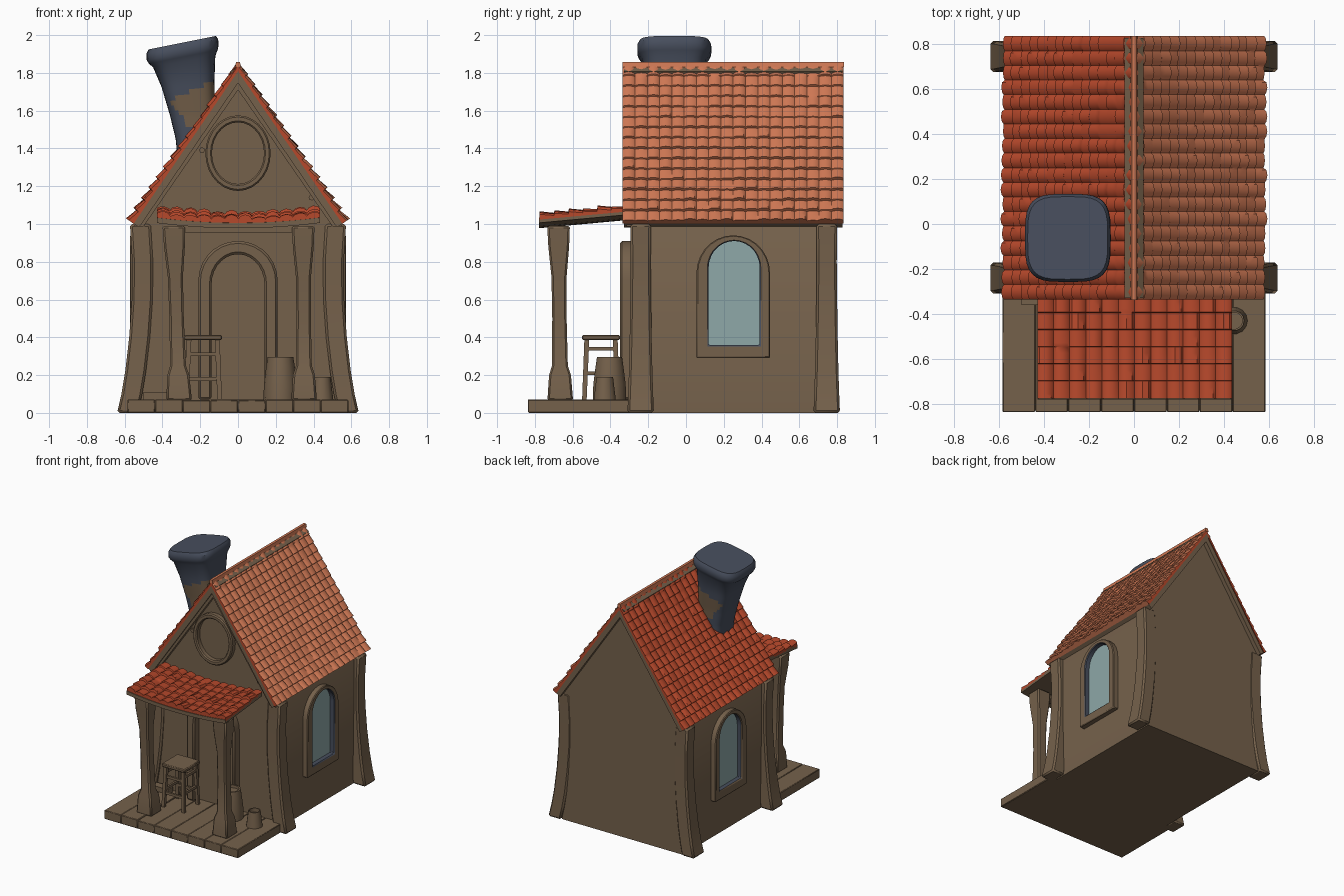
import bpy, bmesh, math, random
from mathutils import Vector

if "Cube" in bpy.data.objects:
    bpy.data.objects.remove(bpy.data.objects["Cube"])

random.seed(4)


def mat(name, r, g, b):
    m = bpy.data.materials.new(name)
    m.diffuse_color = [((c / 255 + 0.055) / 1.055) ** 2.4 for c in (r, g, b)] + [1]
    m.use_nodes = True
    m.node_tree.nodes["Principled BSDF"].inputs["Base Color"].default_value = m.diffuse_color
    return m


WOOD = mat("brown wood", 117, 97, 75)
RED = mat("red tile", 182, 72, 43)
SALMON = mat("faded tile", 207, 120, 84)
SLATE = mat("dark slate", 72, 79, 94)
GLASS = mat("window glass", 142, 168, 168)


def finish(name, bm, mats, rule=None):
    bmesh.ops.recalc_face_normals(bm, faces=bm.faces[:])
    bm.normal_update()
    if rule:
        for f in bm.faces:
            f.material_index = rule(f)
    me = bpy.data.meshes.new(name)
    bm.to_mesh(me)
    bm.free()
    for m in mats:
        me.materials.append(m)
    ob = bpy.data.objects.new(name, me)
    bpy.context.collection.objects.link(ob)
    return ob


def bevel(ob, width):
    b = ob.modifiers.new("soft edge", "BEVEL")
    b.width = width
    b.limit_method = "ANGLE"
    return ob


def loft(name, sections, mats=(WOOD,), rule=None):
    """Skin a list of equal-length point loops and cap both ends."""
    bm = bmesh.new()
    loops = [[bm.verts.new(p) for p in s] for s in sections]
    n = len(loops[0])
    for a, b in zip(loops, loops[1:]):
        for i in range(n):
            bm.faces.new((a[i], a[(i + 1) % n], b[(i + 1) % n], b[i]))
    bm.faces.new(loops[0])
    bm.faces.new(loops[-1])
    return finish(name, bm, mats, rule)


def rect(cx, cy, hx, hy, z):
    return [(cx + a * hx, cy + b * hy, z) for a, b in ((-1, -1), (1, -1), (1, 1), (-1, 1))]


def box(name, x0, x1, y0, y1, z0, z1, m=WOOD):
    c = ((x0 + x1) / 2, (y0 + y1) / 2, (x1 - x0) / 2, (y1 - y0) / 2)
    return loft(name, [rect(*c, z0), rect(*c, z1)], (m,))


def disc(cx, cy, r, z, n=14):
    return [(cx + r * math.cos(i * math.tau / n), cy + r * math.sin(i * math.tau / n), z) for i in range(n)]


def arch(c, w, z0, spring, top, n=14):
    """Outline from bottom left, over the arch, to bottom right."""
    pts = [(c - w, z0)]
    for i in range(n + 1):
        t = math.pi * (1 - i / n)
        pts.append((c + w * math.cos(t), spring + (top - spring) * math.sin(t)))
    return pts + [(c + w, z0)]


def ring(name, outer, inner, place, d0, d1, closed, mats=(WOOD,), rule=None):
    """Frame between two outlines, from depth d0 out to d1."""
    bm = bmesh.new()
    st = [[bm.verts.new(place(*p, d)) for p, d in ((o, d0), (o, d1), (i, d1), (i, d0))]
          for o, i in zip(outer, inner)]
    for a, b in list(zip(st, st[1:])) + ([(st[-1], st[0])] if closed else []):
        for k in range(4):
            bm.faces.new((a[k], a[(k + 1) % 4], b[(k + 1) % 4], b[k]))
    if not closed:
        bm.faces.new(st[0])
        bm.faces.new(st[-1])
    return finish(name, bm, mats, rule)


def plate(name, outline, place, d0, d1, m):
    return loft(name, [[place(*p, d) for p in outline] for d in (d0, d1)], (m,))


def tiles(name, place, cols, rows, bump, step, mats, rule=None, fade=0.3):
    """Rows of rounded overlapping tiles; place(u, v, h) maps to space."""
    us = [(c + f) / cols for c in range(cols) for f in (0, 0.15, 0.5, 0.85)] + [1]
    vs = [(r + f) / rows for r in range(rows) for f in (0, 0.35, 0.75, 0.95)] + [0.9999]
    jit = [[random.uniform(0.6, 1.15) for _ in range(cols)] for _ in range(rows)]
    bm = bmesh.new()
    grid = []
    for v in vs:
        r, f = min(int(v * rows + 1e-6), rows - 1), (v * rows + 1e-6) % 1
        line = []
        for u in us:
            c = min(int(u * cols + 1e-6), cols - 1)
            k = math.sin(math.pi * ((u * cols) % 1)) ** 0.6 if 0 < u < 1 else 0
            grow = fade + (1 - fade) * v
            line.append(bm.verts.new(place(u, v, jit[r][c] * (bump * abs(k) + step * grow * f))))
        grid.append(line)
    for a, b in zip(grid, grid[1:]):
        for i in range(len(us) - 1):
            bm.faces.new((a[i], a[i + 1], b[i + 1], b[i]))
    # skirt down to the deck
    for border, fixed in (([(g[0]) for g in grid], "u0"), ([g[-1] for g in grid], "u1"),
                          (grid[0], "v0"), (grid[-1], "v1")):
        low = []
        for i in range(len(border)):
            u = {"u0": 0, "u1": 1}.get(fixed, us[i % len(us)])
            v = {"v0": 0, "v1": 1}.get(fixed, vs[i % len(vs)])
            low.append(bm.verts.new(place(u, v, -0.015)))
        for i in range(len(border) - 1):
            bm.faces.new((border[i], border[i + 1], low[i + 1], low[i]))
    bmesh.ops.remove_doubles(bm, verts=bm.verts[:], dist=1e-5)
    return finish(name, bm, mats, rule)


# House body
gable = [(-0.53, 0.0), (0.53, 0.0), (0.53, 1.02), (0, 1.79), (-0.53, 1.02)]
loft("house_walls", [[(x, y, z) for x, z in gable] for y in (-0.28, 0.795)])

# Flared corner posts
flare = [(0, 0.64, 0.07), (0.1, 0.617, 0.066), (0.22, 0.597, 0.062), (0.4, 0.576, 0.058),
         (0.6, 0.562, 0.055), (0.8, 0.56, 0.053), (1.0, 0.572, 0.055)]
for s in (-1, 1):
    for label, cy in (("front", -0.24), ("back", 0.745)):
        bevel(loft(label + "_corner_post",
                   [rect(s * (x - 0.055), cy, 0.055, h, z) for z, x, h in flare]), 0.012)

# Main roof: tiles, deck below, ridge
L = math.hypot(0.565, 0.825)
for s in (-1, 1):
    d = Vector((s * 0.565, 0, -0.825)) / L
    n = Vector((s * 0.825, 0, 0.565)) / L

    def on_roof(u, v, h, d=d, n=n):
        return Vector((0, -0.335 + 1.17 * u, 1.835)) + d * (v * L) + n * h

    if s < 0:
        tiles("left_roof_tiles", on_roof, 18, 15, 0.014, 0.018, (RED,), fade=0.1)
    else:
        tiles("right_roof_tiles", on_roof, 18, 15, 0.012, 0.018, (SALMON, RED),
              lambda f: int(abs(f.normal.y) > 0.9), fade=0.35)
    loft("roof_deck", [[on_roof(u, 0, -0.012), on_roof(u, 1, -0.012),
                        on_roof(u, 1, -0.05), on_roof(u, 0, -0.05)] for u in (0.006, 0.994)])
loft("roof_ridge", [[(-0.016, y, 1.83), (0.016, y, 1.83), (0.01, y, 1.857), (-0.01, y, 1.857)]
                    for y in (-0.337, 0.837)], (SALMON,))

# Gable trim boards and round gable window
facing = lambda a, b, d: Vector((a, -d, b))
for s in (-1, 1):
    plate("gable_trim", [(0, 1.79), (s * 0.55, 0.987), (s * 0.5, 0.987), (0, 1.71)], facing, 0.275, 0.315, WOOD)


def oval(rx, rz):
    return [(rx * math.cos(i * math.tau / 28), 1.375 + rz * math.sin(i * math.tau / 28)) for i in range(28)]


bevel(ring("round_window_frame", oval(0.173, 0.2), oval(0.138, 0.163), facing, 0.27, 0.32, True), 0.008)
for x, z in ((-0.19, 1.39), (0.39, 1.14)):
    plate("gable_peg", [(x + 0.016 * math.cos(i), z + 0.016 * math.sin(i)) for i in range(6)],
          facing, 0.27, 0.3, WOOD)

# Door
bevel(ring("door_frame", arch(0, 0.21, 0.07, 0.7, 0.91), arch(0, 0.14, 0.07, 0.68, 0.84),
           facing, 0.27, 0.35, False), 0.012)
plate("door", arch(0, 0.145, 0.07, 0.68, 0.845), facing, 0.27, 0.29, WOOD)

# Arched side windows
for s in (-1, 1):
    side = lambda a, b, d, s=s: Vector((s * d, a, b))

    def reveal(f):
        c = f.calc_center_median()
        inward = Vector((0, 0.25 - c.y, 0.62 - c.z))
        return int(abs(f.normal.x) < 0.3 and f.normal.dot(inward) > 0)

    bevel(ring("side_window_frame", arch(0.25, 0.195, 0.29, 0.74, 0.94), arch(0.255, 0.135, 0.36, 0.77, 0.91),
               side, 0.52, 0.572, True, (WOOD, SLATE), reveal), 0.006)
    plate("side_window_glass", arch(0.255, 0.14, 0.355, 0.77, 0.915), side, 0.525, 0.533, GLASS)

# Crooked chimney with a bare patch
prof = [(1.2, -0.205, 0.1, 0.11, 0), (1.45, -0.22, 0.11, 0.12, 0), (1.58, -0.24, 0.12, 0.13, 0.05),
        (1.74, -0.265, 0.14, 0.15, 0.1), (1.86, -0.285, 0.165, 0.17, 0.18), (1.885, -0.29, 0.182, 0.187, 0.2),
        (1.905, -0.293, 0.19, 0.196, 0.2), (1.94, -0.295, 0.19, 0.196, 0.2), (1.96, -0.295, 0.178, 0.184, 0.2)]


def soft_square(z, cx, rx, ry, tilt):
    out = []
    for i in range(32):
        c, q = math.cos(i * math.tau / 32), math.sin(i * math.tau / 32)
        x = rx * math.copysign(abs(c) ** 0.55, c)
        out.append((cx + x, -0.062 + ry * math.copysign(abs(q) ** 0.55, q), z + tilt * x))
    return out


steps = []
for a, b in zip(prof, prof[1:]):
    k = 6 if b[0] < 1.8 else 1
    steps += [[p + (q - p) * i / k for p, q in zip(a, b)] for i in range(k)]


def bare(f):
    c = f.calc_center_median()
    return int(1.44 - 1.3 * (c.x + 0.2) < c.z < 1.71 + 0.5 * (c.x + 0.24))


loft("chimney", [soft_square(*p) for p in steps + [prof[-1]]], (SLATE, WOOD), bare)

# Porch floor planks
box("porch_base", -0.58, 0.58, -0.83, -0.25, 0, 0.06)
for i in range(8):
    x = -0.585 + i * 0.14625
    bevel(box("porch_plank", x, x + 0.1455, -0.837, -0.26, 0.002, 0.07 + random.uniform(-0.003, 0.003)), 0.004)


# Sagging porch roof
def on_porch(u, v, h):
    x = -0.43 + 0.865 * u
    return Vector((x, -0.32 - 0.455 * v, 1.052 - 0.042 * v + 0.15 * x * x + h))


tiles("porch_tiles", on_porch, 12, 6, 0.02, 0.016, (RED,), fade=0.7)
loft("porch_deck", [[on_porch(i / 10, v, h) for v, h in ((0, -0.004), (1.01, -0.004), (1.01, -0.032), (0, -0.032))]
                    for i in range(11)])
box("porch_beam", -0.38, 0.38, -0.70, -0.64, 0.955, 0.99)

# Porch posts
for bx, tx in ((-0.31, -0.34), (0.35, 0.345)):
    shape = [(0.065, 0.068), (0.2, 0.058), (0.25, 0.042), (0.5, 0.038), (0.72, 0.04), (0.88, 0.055), (0.99, 0.06)]
    bevel(loft("porch_post", [rect(bx + (tx - bx) * z, -0.665 - 0.01 * z, h, h, z) for z, h in shape]), 0.01)

# Stool with rungs
sx, sy = -0.185, -0.45
bevel(box("stool_seat", sx - 0.1, sx + 0.1, sy - 0.1, sy + 0.1, 0.385, 0.412), 0.006)
for a in (-1, 1):
    for b in (-1, 1):
        loft("stool_leg", [rect(sx + a * 0.088, sy + b * 0.088, 0.012, 0.012, 0.07),
                           rect(sx + a * 0.075, sy + b * 0.075, 0.013, 0.013, 0.39)])
    for z in (0.17, 0.3):
        box("stool_front_rung", sx - 0.08, sx + 0.08, sy + a * 0.08 - 0.008, sy + a * 0.08 + 0.008, z, z + 0.02)
        box("stool_side_rung", sx + a * 0.08 - 0.008, sx + a * 0.08 + 0.008, sy - 0.08, sy + 0.08, z + 0.03, z + 0.05)

# Barrel, bucket and loose board
loft("barrel", [disc(0.225, -0.405, r, z) for z, r in
                ((0.068, 0.09), (0.15, 0.088), (0.25, 0.075), (0.295, 0.068), (0.295, 0.056), (0.275, 0.055))])
loft("bucket", [disc(0.445, -0.43, r, z) for z, r in
                ((0.068, 0.06), (0.19, 0.045), (0.19, 0.037), (0.16, 0.037))])
box("loose_board", -0.5, -0.36, -0.36, -0.3, 0.065, 0.11)

# Smooth shading with sharp edges kept
bpy.ops.object.select_all(action="SELECT")
bpy.context.view_layer.objects.active = bpy.context.collection.objects[0]
bpy.ops.object.shade_smooth_by_angle(angle=math.radians(35))
